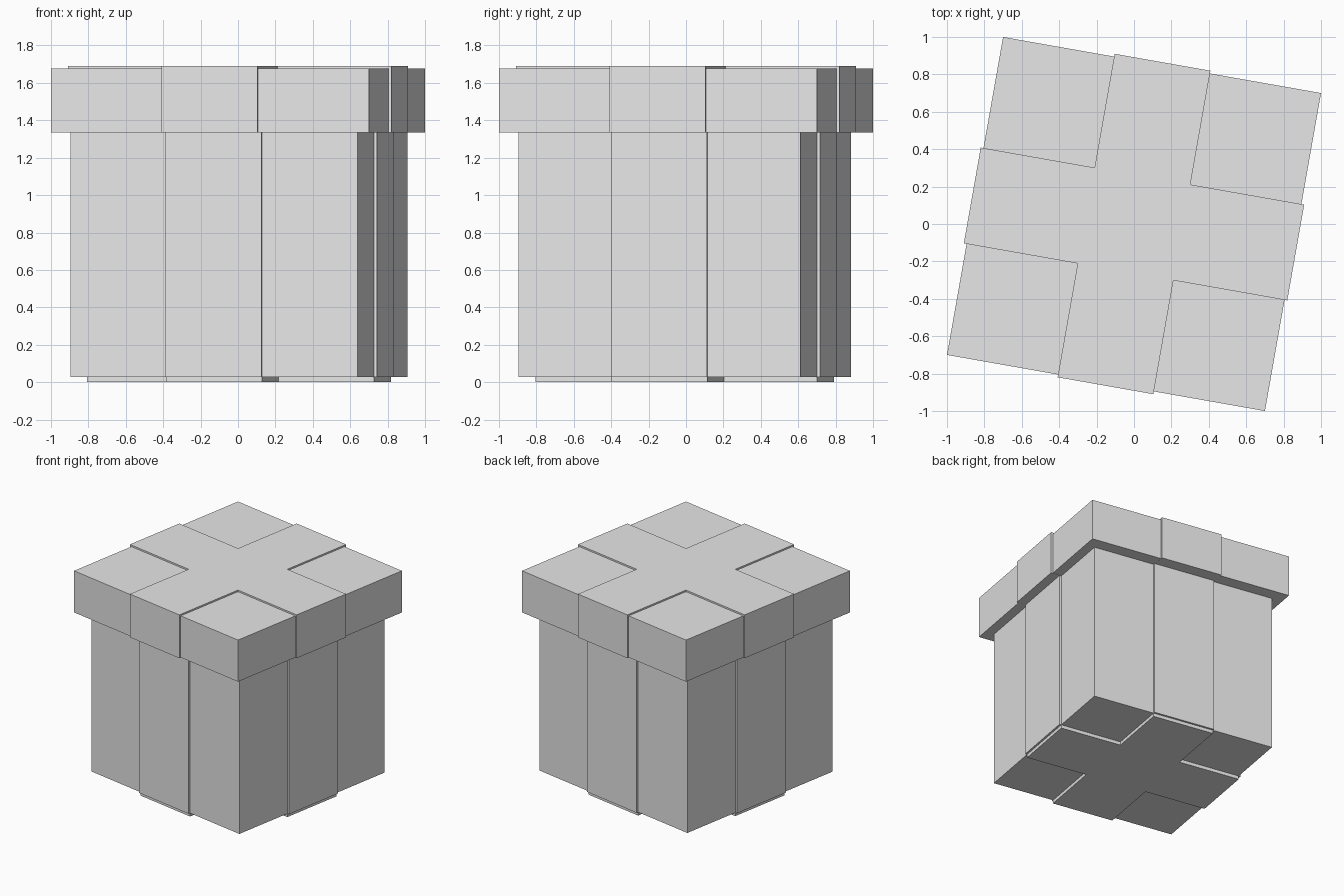
import bpy
import bmesh
from math import radians
from mathutils import Matrix

if "Cube" in bpy.data.objects:
    bpy.data.objects.remove(bpy.data.objects["Cube"], do_unlink=True)

GREY = (0.8, 0.8, 0.8, 1.0)
paper = bpy.data.materials.new("plain_grey")
paper.use_nodes = True
paper.diffuse_color = GREY
paper.node_tree.nodes["Principled BSDF"].inputs["Base Color"].default_value = GREY

TURN = Matrix.Rotation(radians(-10), 4, "Z")
RIBBON = 0.26          # half width of the ribbon
BODY_X, BODY_Y = 0.779, 0.765
BODY_CENTRE = (0.005, -0.007)


def prism(name, outline, z0, z1, centre=(0, 0)):
    """Extrude a flat outline from z0 to z1 and turn it with the box."""
    bm = bmesh.new()
    base = bm.faces.new([bm.verts.new((x, y, z0)) for x, y in outline])
    side = bmesh.ops.extrude_face_region(bm, geom=[base])["geom"]
    for v in side:
        if isinstance(v, bmesh.types.BMVert):
            v.co.z = z1
    bmesh.ops.recalc_face_normals(bm, faces=bm.faces)
    bmesh.ops.transform(bm, matrix=TURN, verts=bm.verts)
    mesh = bpy.data.meshes.new(name)
    bm.to_mesh(mesh)
    bm.free()
    mesh.materials.append(paper)
    obj = bpy.data.objects.new(name, mesh)
    obj.location = (*centre, 0)
    bpy.context.collection.objects.link(obj)
    return obj


def rectangle(a, b):
    return [(-a, -b), (a, -b), (a, b), (-a, b)]


def cross(a, b, w=RIBBON):
    """Plus-shaped outline with arms reaching a along x and b along y."""
    return [(-w, -b), (w, -b), (w, -w), (a, -w), (a, w), (w, w),
            (w, b), (-w, b), (-w, w), (-a, w), (-a, -w), (-w, -w)]


# Box body with its raised ribbon bands and the ribbon under the base
prism("box_body", rectangle(BODY_X, BODY_Y), 0.028, 1.345, BODY_CENTRE)
prism("body_ribbon", cross(BODY_X + 0.016, BODY_Y + 0.016), 0.028, 1.34, BODY_CENTRE)
prism("base_ribbon", cross(BODY_X, BODY_Y), 0.0, 0.04, BODY_CENTRE)

# Overhanging lid with the ribbon wrapped over it
prism("lid", rectangle(0.863, 0.863), 1.335, 1.677)
prism("lid_ribbon", cross(0.878, 0.878), 1.334, 1.69)
